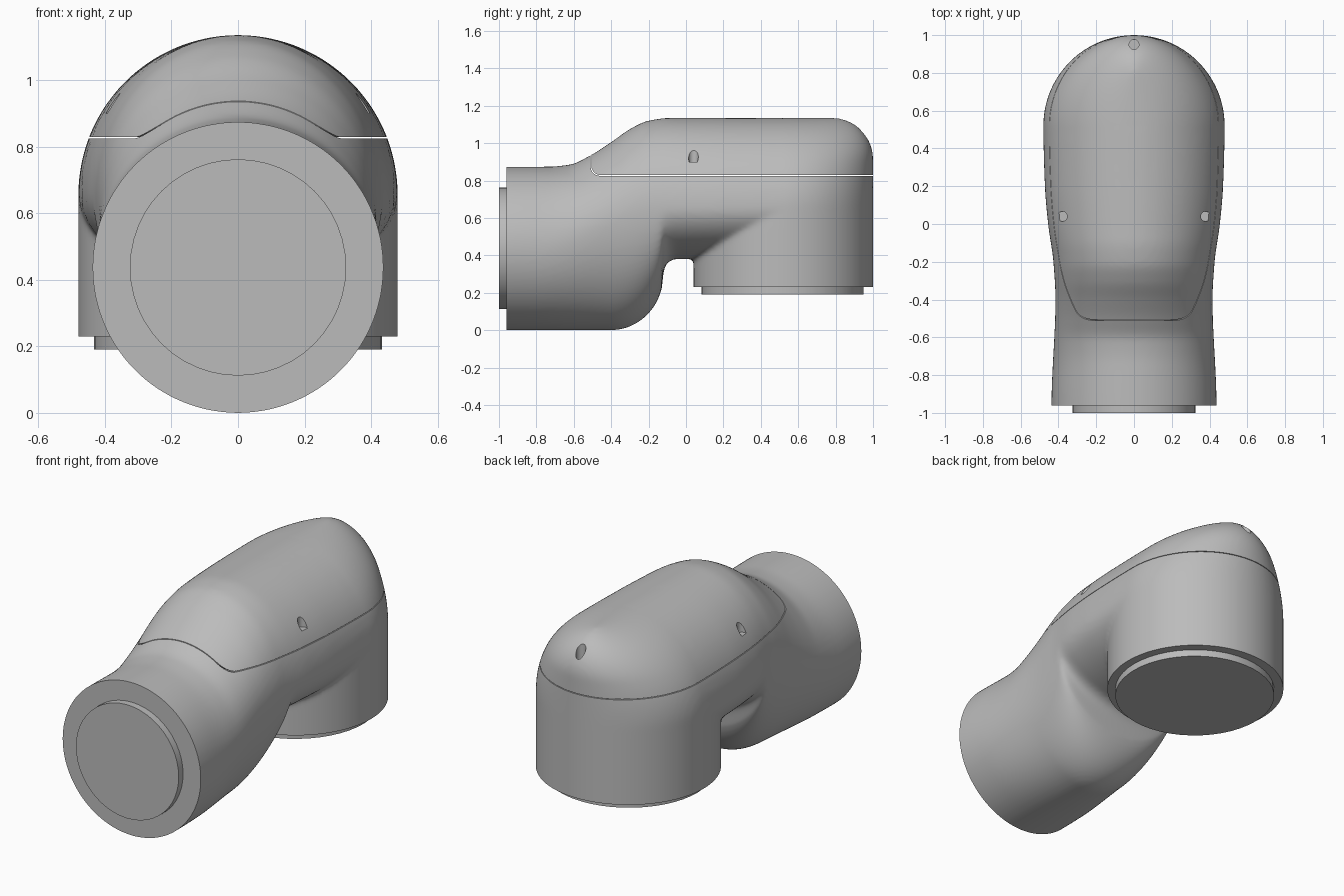
import bpy, bmesh, math
from mathutils import Matrix

cube = bpy.data.objects.get("Cube")
if cube:
    bpy.data.objects.remove(cube, do_unlink=True)

grey = bpy.data.materials.new("satin grey")
grey.use_nodes = True
grey.diffuse_color = (0.5, 0.5, 0.5, 1)
grey.node_tree.nodes["Principled BSDF"].inputs["Base Color"].default_value = (0.5, 0.5, 0.5, 1)

R = 0.48        # barrel and dome radius
DOME_Z = 0.655  # height where the dome starts
BARREL_Y = 0.52
TUBE_R = 0.437


def add_object(name, bm, helper=False):
    bmesh.ops.recalc_face_normals(bm, faces=bm.faces)
    mesh = bpy.data.meshes.new(name)
    bm.to_mesh(mesh)
    bm.free()
    mesh.materials.append(grey)
    obj = bpy.data.objects.new(name, mesh)
    bpy.context.collection.objects.link(obj)
    if helper:
        obj.hide_render = True
        obj.hide_set(True)
    return obj


def loft(bm, rings):
    """Skin closed rings of equal length and cap both ends."""
    loops = [[bm.verts.new(p) for p in ring] for ring in rings]
    for a, b in zip(loops, loops[1:]):
        for i in range(len(a)):
            j = (i + 1) % len(a)
            bm.faces.new((a[i], a[j], b[j], b[i]))
    bm.faces.new(loops[0])
    bm.faces.new(loops[-1])


def curve(keys, y):
    """Smooth monotone interpolation through (y, value) keys."""
    if y <= keys[0][0]:
        return keys[0][1]
    if y >= keys[-1][0]:
        return keys[-1][1]
    d = [(q[1] - p[1]) / (q[0] - p[0]) for p, q in zip(keys, keys[1:])]
    m = [0] + [2 * a * b / (a + b) if a * b > 0 else 0 for a, b in zip(d, d[1:])] + [0]
    for i, (p, q) in enumerate(zip(keys, keys[1:])):
        if y <= q[0]:
            h = q[0] - p[0]
            t = (y - p[0]) / h
            return (p[1] * (1 + 2 * t) * (1 - t) ** 2 + m[i] * h * t * (1 - t) ** 2
                    + q[1] * t * t * (3 - 2 * t) + m[i + 1] * h * t * t * (t - 1))


def drum(name, radius, depth, centre, axis="Z", helper=False):
    bm = bmesh.new()
    turn = Matrix.Rotation(math.pi / 2, 4, "X") if axis == "Y" else Matrix()
    bmesh.ops.create_cone(bm, cap_ends=True, segments=48, radius1=radius, radius2=radius,
                          depth=depth, matrix=Matrix.Translation(centre) @ turn)
    return add_object(name, bm, helper)


def box(name, low, high):
    bm = bmesh.new()
    size = [h - l for l, h in zip(low, high)]
    mid = [(h + l) / 2 for l, h in zip(low, high)]
    bmesh.ops.create_cube(bm, size=1, matrix=Matrix.Translation(mid) @ Matrix.Diagonal((*size, 1)))
    return add_object(name, bm, True)


def cover_cutter(name, inset):
    """Side profile with a rounded front corner, extruded across x."""
    y0, z0, r = -0.51 + inset, 0.825 + inset, 0.05
    side = [(y0, 1.4)]
    for i in range(9):
        t = math.pi + i * math.pi / 16
        side.append((y0 + r + r * math.cos(t), z0 + r + r * math.sin(t)))
    side += [(1.3, z0), (1.3, 1.4)]
    bm = bmesh.new()
    loft(bm, [[(x, y, z) for y, z in side] for x in (-0.8, 0.8)])
    return add_object(name, bm, True)


def bake(obj):
    dg = bpy.context.evaluated_depsgraph_get()
    mesh = bpy.data.meshes.new_from_object(obj.evaluated_get(dg))
    obj.modifiers.clear()
    obj.data = mesh


def boolean(obj, cutter, operation="DIFFERENCE"):
    mod = obj.modifiers.new("cut", "BOOLEAN")
    mod.operation, mod.object, mod.solver = operation, cutter, "EXACT"


# Side-view outlines of the bent tube
TOP = [(-0.74, 2 * TUBE_R), (-0.62, 0.885), (-0.51, 0.935), (-0.4, 1.005),
       (-0.3, 1.075), (-0.2, 1.12), (-0.08, 1.135)]
WIDTH = [(-0.96, TUBE_R), (-0.4, 0.416), (-0.2, 0.427), (0, 0.455), (0.2, 0.472), (0.5, R)]
MIDDLE = [(-0.8, TUBE_R), (-0.1, DOME_Z)]


def underside(y):
    if y < -0.4:
        return 0
    if y < -0.12:
        return 0.3 * (1 - math.sqrt(1 - ((y + 0.4) / 0.28) ** 2))
    if y < -0.05:
        return 0.31 + math.sqrt(max(0, 0.07 ** 2 - (y + 0.05) ** 2))
    return 0.38


angles = [i * math.tau / 96 for i in range(96)]
bm = bmesh.new()

# Bent tube, from the front opening up into the dome
tube = []
for i in range(158):
    y = -1.05 + i * 0.01
    w, mid = curve(WIDTH, y), curve(MIDDLE, y)
    up, down = curve(TOP, y) - mid, mid - underside(y)
    tube.append([(w * math.cos(t), y, mid + math.sin(t) * (up if math.sin(t) > 0 else down))
                 for t in angles])
loft(bm, tube)

# Upright barrel with the rounded rear of the dome
barrel = []
levels = [0.1, 0.3, 0.5] + [DOME_Z + R * math.sin(i * math.pi / 80) for i in range(41)]
for z in levels:
    a = max(0.004, math.sqrt(max(0, R * R - max(0, z - DOME_Z) ** 2)))
    b = 0.26 + math.sqrt(max(0, 0.22 ** 2 - max(0, z - 0.915) ** 2))
    barrel.append([(a * math.cos(t), BARREL_Y + b * math.sin(t), z) for t in angles])
loft(bm, barrel)
housing = add_object("housing", bm)

# Fuse the tube and barrel with a soft blend
fuse = housing.modifiers.new("fuse", "REMESH")
fuse.mode, fuse.voxel_size = "VOXEL", 0.013
soften = housing.modifiers.new("soften", "SMOOTH")
soften.factor, soften.iterations = 0.5, 8
bake(housing)
cover = housing.copy()
cover.data = housing.data.copy()
cover.name = "top_cover"
bpy.context.collection.objects.link(cover)

# Flat ends and the seam around the cover
boolean(housing, box("front_trim", (-1, -1.5, -0.5), (1, -0.96, 1.5)))
boolean(housing, box("bottom_trim", (-1, -0.05, -0.5), (1, 1.5, 0.23)))
boolean(housing, cover_cutter("cover_recess", 0))
boolean(cover, cover_cutter("cover_shape", 0.004), "INTERSECT")

# Screw holes
for x, y, floor in ((0.38, 0.04, 0.9), (-0.38, 0.04, 0.9), (0, 0.95, 0.98)):
    boolean(cover, drum("screw_drill", 0.026, 0.5, (x, y, floor + 0.25), helper=True))
bake(housing)
bake(cover)

# Mounting flanges
front_flange = drum("front_flange", 0.325, 0.06, (0, -0.97, TUBE_R), "Y")
bottom_flange = drum("bottom_flange", 0.433, 0.06, (0, 0.515, 0.22))

for obj in (housing, cover, front_flange, bottom_flange):
    obj.data.materials.clear()
    obj.data.materials.append(grey)
    bpy.ops.object.select_all(action="DESELECT")
    obj.select_set(True)
    bpy.context.view_layer.objects.active = obj
    bpy.ops.object.shade_smooth_by_angle(angle=math.radians(35))
